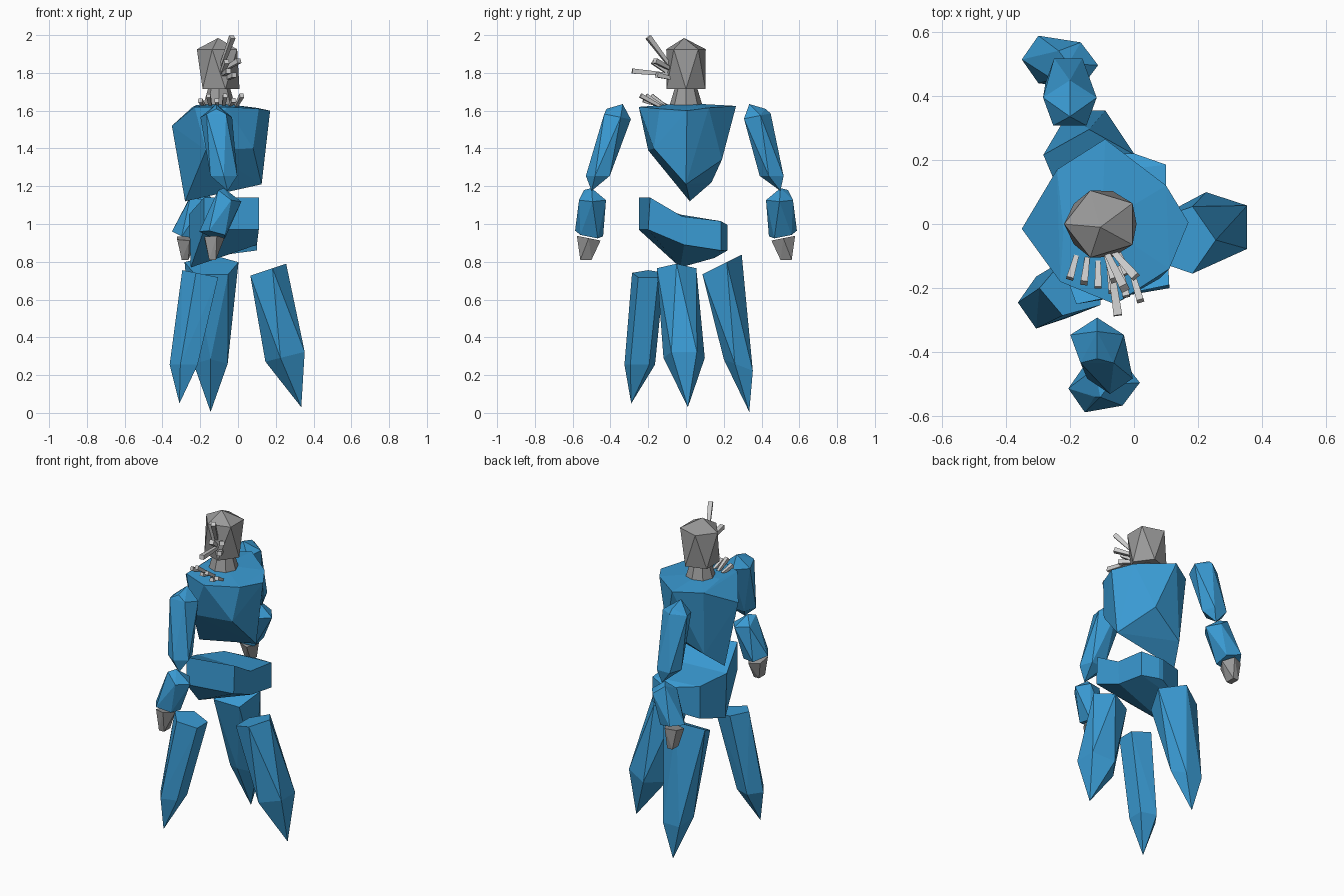
import bpy, bmesh, math
from mathutils import Vector

if "Cube" in bpy.data.objects:
    bpy.data.objects.remove(bpy.data.objects["Cube"])


def material(name, color):
    m = bpy.data.materials.new(name)
    m.diffuse_color = (*color, 1)
    m.use_nodes = True
    m.node_tree.nodes["Principled BSDF"].inputs["Base Color"].default_value = m.diffuse_color
    return m


BLUE = material("crystal blue", (0.042, 0.325, 0.65))
GRAY = material("stone gray", (0.32, 0.32, 0.32))
PALE = material("pale gray", (0.60, 0.60, 0.60))


def finish(name, bm, mat):
    bmesh.ops.recalc_face_normals(bm, faces=bm.faces[:])
    me = bpy.data.meshes.new(name)
    bm.to_mesh(me)
    bm.free()
    me.materials.append(mat)
    ob = bpy.data.objects.new(name, me)
    bpy.context.collection.objects.link(ob)
    return ob


def ring(c, rx, ry, phase=0, n=5, tx=0, ty=0):
    """Polygon round c; tx and ty tilt it in z."""
    pts = []
    for i in range(n):
        a = math.radians(phase) + math.tau * i / n
        dx, dy = rx * math.cos(a), ry * math.sin(a)
        pts.append((c[0] + dx, c[1] + dy, c[2] + tx * dx + ty * dy))
    return pts


def crystal(name, pts, mat):
    """Faceted solid round a few points."""
    bm = bmesh.new()
    for p in pts:
        bm.verts.new(p)
    res = bmesh.ops.convex_hull(bm, input=bm.verts[:])
    loose = [v for v in bm.verts if not v.link_faces]
    bmesh.ops.delete(bm, geom=loose, context='VERTS')
    return finish(name, bm, mat)


def loft(name, sections, mat):
    """Skin between sections with equal point counts, capped at both ends."""
    bm = bmesh.new()
    rows = [[bm.verts.new(p) for p in s] for s in sections]
    n = len(rows[0])
    for a, b in zip(rows, rows[1:]):
        for i in range(n):
            j = (i + 1) % n
            bm.faces.new((a[i], a[j], b[j], b[i]))
    bm.faces.new(rows[0])
    bm.faces.new(rows[-1])
    return finish(name, bm, mat)


def spike(name, a, b, r0, r1, mat):
    """Four-sided rod from a to b."""
    a, b = Vector(a), Vector(b)
    q = (b - a).to_track_quat('Z', 'Y')
    secs = [[c + q @ Vector(p) for p in ring((0, 0, 0), r, r, 45, 4)]
            for c, r in ((a, r0), (b, r1))]
    return loft(name, secs, mat)


# Chest: wide flat top narrowing to a keel
crystal("chest", [
    (-.09, .265, 1.625), (.10, .12, 1.615), (.17, .005, 1.60), (.11, -.14, 1.61),
    (-.06, -.25, 1.62), (-.23, -.18, 1.62), (-.35, -.015, 1.52), (-.24, .17, 1.62),
    (-.10, 0, 1.64), (-.22, -.02, 1.63),
    (.08, -.17, 1.40), (-.17, -.20, 1.39), (0, .19, 1.34),
    (-.22, .135, 1.22), (.125, 0, 1.21), (-.28, .02, 1.12)], BLUE)

# Pelvis: bent slab, raised on one side
loft("pelvis", [
    [(.11, -.19, 1.14), (.11, -.20, .97), (-.18, -.25, .97), (-.18, -.25, 1.14)],
    [(.10, -.02, 1.04), (.10, -.01, .89), (-.25, -.03, .77), (-.26, -.03, 1.05)],
    [(.10, .185, 1.015), (.10, .185, .86), (-.20, .15, .82), (-.20, .15, 1.02)],
    [(0, .22, .995), (0, .22, .86), (-.03, .22, .86), (-.03, .22, .995)]], BLUE)

# Three crystal legs
crystal("front_leg",
        ring((.15, -.05, .755), .105, .11, 0, tx=.33)
        + ring((.26, -.01, .30), .115, .115, 36, tx=.25) + [(.335, .01, .03)], BLUE)
crystal("right_leg",
        ring((-.19, -.20, .735), .105, .09, 108, tx=-.2)
        + ring((-.28, -.245, .255), .082, .085, 180) + [(-.31, -.29, .05)], BLUE)
crystal("left_leg",
        ring((-.14, .18, .78), .15, .115, 90, ty=.5)
        + ring((-.145, .285, .25), .095, .085, 54, ty=-.4) + [(-.145, .335, .005)], BLUE)

# Arms: mirrored across y, with shoulder, elbow and wrist shifted along x
for side, s, sh, el, wr in (("right", -1, -.115, -.075, -.13),
                            ("left", 1, -.20, -.205, -.275)):
    crystal(side + "_upper_arm",
            ring((sh, s * .37, 1.57), .088, .078, 18, ty=s * .2)
            + ring((el, s * .46, 1.255), .075, .07, 54)
            + [(sh, s * .335, 1.635), (sh, s * .42, 1.61), (el + .02, s * .50, 1.175)], BLUE)
    crystal(side + "_forearm",
            ring((el + .015, s * .495, 1.13), .078, .075, 0, tx=-.15)
            + ring((wr, s * .513, .945), .075, .078, 36, tx=-.2, ty=s * .2)
            + [(el, s * .50, 1.19), (el - .03, s * .54, 1.18)], BLUE)
    crystal(side + "_hand",
            ring((wr, s * .515, .925), .058, .066, 0, ty=s * .2)
            + ring((wr - .005, s * .53, .81), .025, .042, 45, n=4), GRAY)

# Neck and head
loft("neck", [ring((-.10, 0, 1.625), .085, .088, 0, 8),
              ring((-.10, 0, 1.73), .055, .056, 0, 8)], GRAY)
crystal("head",
        ring((-.10, 0, 1.715), .108, .108, 0)
        + ring((-.10, 0, 1.925), .118, .11, 36) + [(-.105, -.01, 1.985)], GRAY)

# Spikes growing from the face
face_spikes = [((-.09, -.08, 1.83), (-.03, -.20, 1.99)),
               ((-.08, -.08, 1.79), (-.05, -.285, 1.81)),
               ((-.07, -.08, 1.82), (.005, -.165, 1.865)),
               ((-.09, -.08, 1.79), (-.06, -.175, 1.86)),
               ((-.06, -.07, 1.77), (-.02, -.155, 1.79))]
for i, (a, b) in enumerate(face_spikes):
    spike("face_spike_%d" % (i + 1), a, b, .012, .019, PALE)

# Row of short spikes on the collar
for i in range(6):
    x = -.18 + .034 * i
    spike("collar_spike_%d" % (i + 1), (x, -.10 - .008 * i, 1.625),
          (x + .02 * (i - 2) / 2, -.17 - .014 * i, 1.655 + .025 * (i % 2)), .011, .016, PALE)
